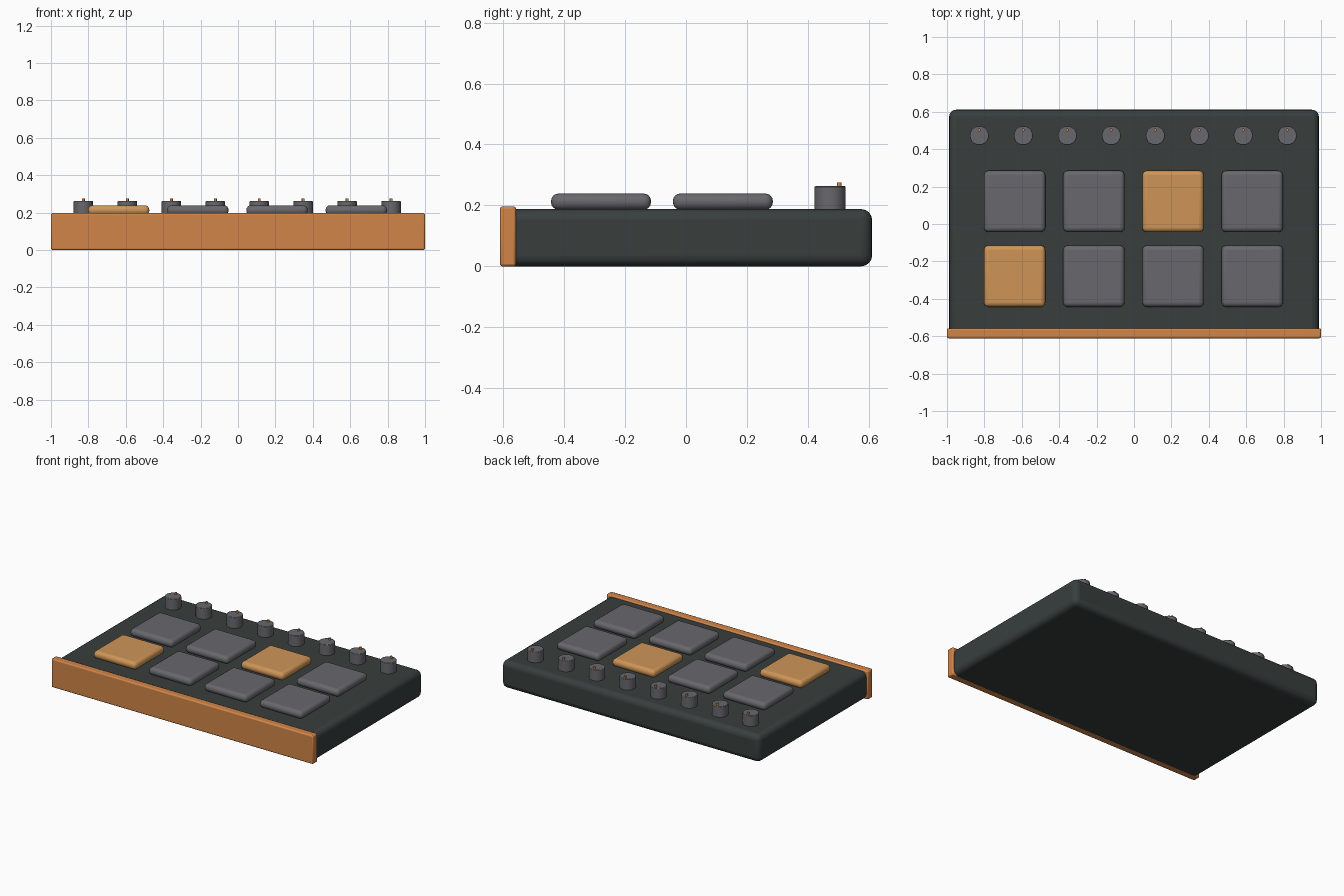
import bpy
import math

cube = bpy.data.objects.get("Cube")
if cube:
    bpy.data.objects.remove(cube, do_unlink=True)


def material(name, rgb):
    mat = bpy.data.materials.new(name)
    mat.use_nodes = True
    colour = (*rgb, 1)
    mat.diffuse_color = colour
    mat.node_tree.nodes["Principled BSDF"].inputs["Base Color"].default_value = colour
    return mat


charcoal = material("charcoal", (0.040, 0.049, 0.048))
grey = material("grey", (0.140, 0.136, 0.150))
amber = material("amber", (0.62, 0.30, 0.095))
orange = material("orange", (0.64, 0.235, 0.066))


def finish(obj, name, mat, bevel, segments):
    """Name, colour, round the edges and smooth the part."""
    obj.name = name
    obj.data.materials.append(mat)
    bpy.ops.object.transform_apply(location=False, rotation=False, scale=True)
    if bevel:
        mod = obj.modifiers.new("rounded_edges", "BEVEL")
        mod.width = bevel
        mod.segments = segments
        mod.limit_method = "ANGLE"
        mod.angle_limit = math.radians(40)
    bpy.ops.object.shade_smooth_by_angle(angle=math.radians(35))
    return obj


def box(name, low, high, mat, bevel=0, segments=3):
    centre = [(a + b) / 2 for a, b in zip(low, high)]
    bpy.ops.mesh.primitive_cube_add(size=1, location=centre)
    obj = bpy.context.object
    obj.scale = [b - a for a, b in zip(low, high)]
    return finish(obj, name, mat, bevel, segments)


def cylinder(name, x, y, bottom, top, radius, mat, bevel=0, sides=32):
    bpy.ops.mesh.primitive_cylinder_add(
        vertices=sides, radius=radius, depth=top - bottom,
        location=(x, y, (bottom + top) / 2))
    return finish(bpy.context.object, name, mat, bevel, 2)


# Case and front panel
DECK = 0.188
box("case", (-0.988, -0.6, 0), (0.988, 0.611, DECK), charcoal, 0.036, 4)
box("front_panel", (-1, -0.611, 0), (1, -0.558, 0.197), orange, 0.008, 2)

# Two rows of four cushioned pads, two of them lit
HALF = 0.164
lit = {(0, 0), (1, 2)}
for row, y in enumerate((-0.279, 0.121)):
    for col in range(4):
        x = (col - 1.5) * 0.4235 - 0.003
        box(f"pad_{row + 1}_{col + 1}",
            (x - HALF, y - HALF, DECK - 0.002), (x + HALF, y + HALF, 0.239),
            amber if (row, col) in lit else grey, 0.024, 4)

# Row of knobs, each with a small pointer peg near the rear rim
for i in range(8):
    x = (i - 3.5) * 0.2352 - 0.004
    cylinder(f"knob_{i + 1}", x, 0.473, DECK - 0.005, 0.263, 0.051, grey, 0.003)
    cylinder(f"knob_pointer_{i + 1}", x, 0.503, 0.255, 0.275, 0.008, orange, sides=12)
